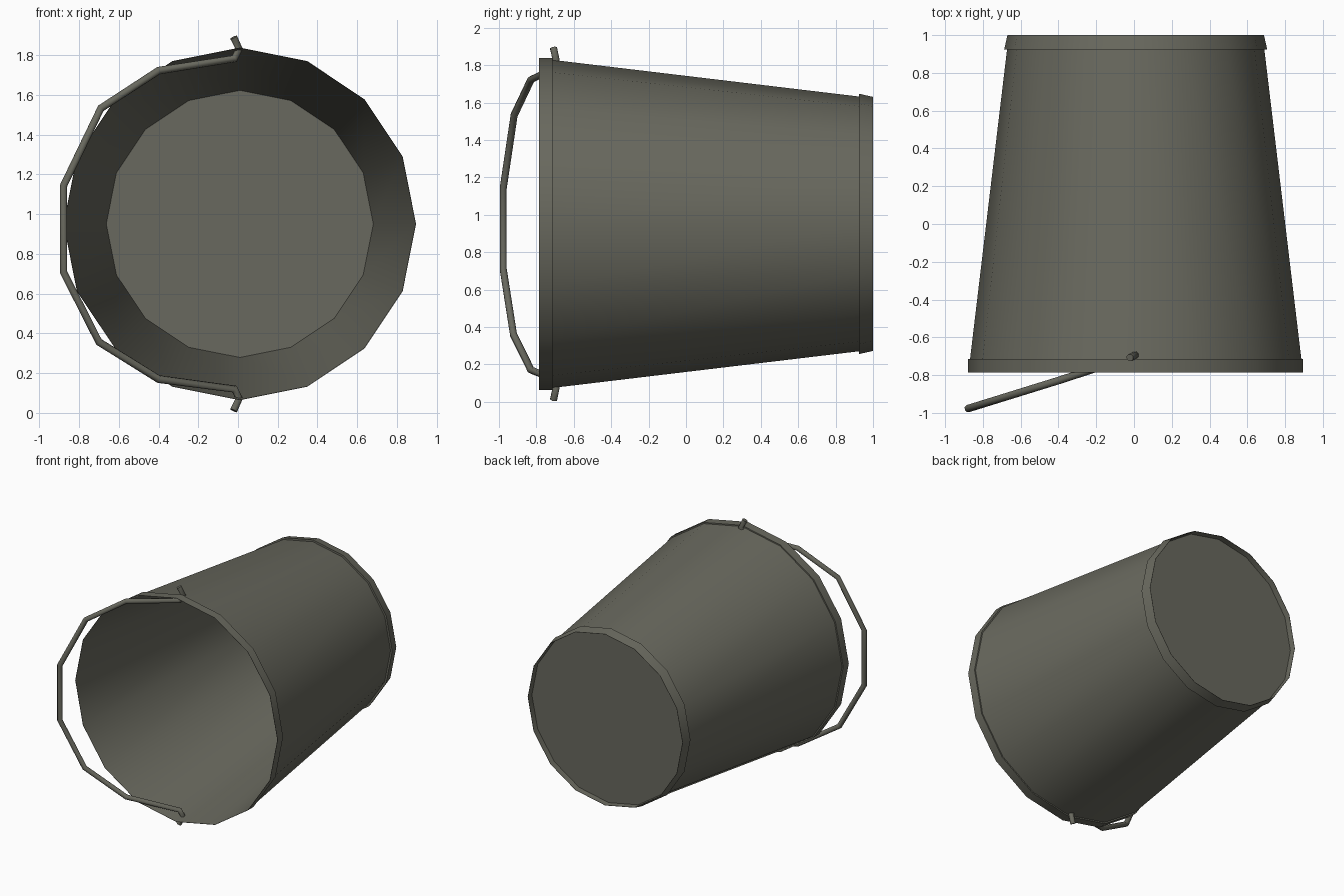
import bpy, bmesh, math

if "Cube" in bpy.data.objects:
    bpy.data.objects.remove(bpy.data.objects["Cube"])

CX, CZ, SIDES = 0.009, 0.951, 16

metal = bpy.data.materials.new("dull grey metal")
metal.diffuse_color = (0.14, 0.14, 0.112, 1)
metal.use_nodes = True
metal.node_tree.nodes["Principled BSDF"].inputs["Base Color"].default_value = metal.diffuse_color


def finish(obj, angle):
    obj.data.materials.clear()
    obj.data.materials.append(metal)
    bpy.ops.object.select_all(action='DESELECT')
    obj.select_set(True)
    bpy.context.view_layer.objects.active = obj
    bpy.ops.object.shade_smooth_by_angle(angle=math.radians(angle))


def lathe(name, profile):
    """Revolve (radius, y) points around the bucket axis (along y), capping both ends."""
    bm = bmesh.new()
    rings = []
    for r, y in profile:
        rings.append([bm.verts.new((CX + r * math.cos(2 * math.pi * i / SIDES), y,
                                    CZ + r * math.sin(2 * math.pi * i / SIDES)))
                      for i in range(SIDES)])
    bm.faces.new(rings[0])
    bm.faces.new(rings[-1])
    for a, b in zip(rings, rings[1:]):
        for i in range(SIDES):
            j = (i + 1) % SIDES
            bm.faces.new((a[i], a[j], b[j], b[i]))
    bmesh.ops.recalc_face_normals(bm, faces=bm.faces)
    me = bpy.data.meshes.new(name)
    bm.to_mesh(me)
    bm.free()
    obj = bpy.data.objects.new(name, me)
    bpy.context.collection.objects.link(obj)
    finish(obj, 30)
    return obj


# Tapered bucket: inner floor, inner wall, mouth band, outer wall, base band,
# recessed underside
lathe("bucket", [(0.672, 0.953), (0.885, -0.785), (0.887, -0.785), (0.887, -0.715),
                 (0.877, -0.715), (0.681, 0.925), (0.696, 0.925), (0.679, 1.0),
                 (0.677, 1.0), (0.673, 0.956)])

# Wire handle, tipped over to the left, with its ends hooked through the wall
path = [(-0.022, -0.708, 1.890), (0.006, -0.695, 1.830), (-0.018, -0.705, 1.782)]
bow = [(-0.40, 1.722), (-0.69, 1.533), (-0.878, 1.143),
       (-0.878, 0.708), (-0.70, 0.357), (-0.40, 0.170)]
hook_end = [(x, y, 2 * CZ - z) for x, y, z in reversed(path)]
path += [(x, -0.977 + 0.31 * (x + 0.878), z) for x, z in bow] + hook_end
curve = bpy.data.curves.new("handle", 'CURVE')
curve.dimensions = '3D'
curve.bevel_depth = 0.02
curve.bevel_resolution = 2
curve.use_fill_caps = True
spline = curve.splines.new('POLY')
spline.points.add(len(path) - 1)
for p, co in zip(spline.points, path):
    p.co = (*co, 1)
handle = bpy.data.objects.new("handle", curve)
bpy.context.collection.objects.link(handle)
bpy.ops.object.select_all(action='DESELECT')
handle.select_set(True)
bpy.context.view_layer.objects.active = handle
bpy.ops.object.convert(target='MESH')
finish(bpy.context.view_layer.objects.active, 50)
